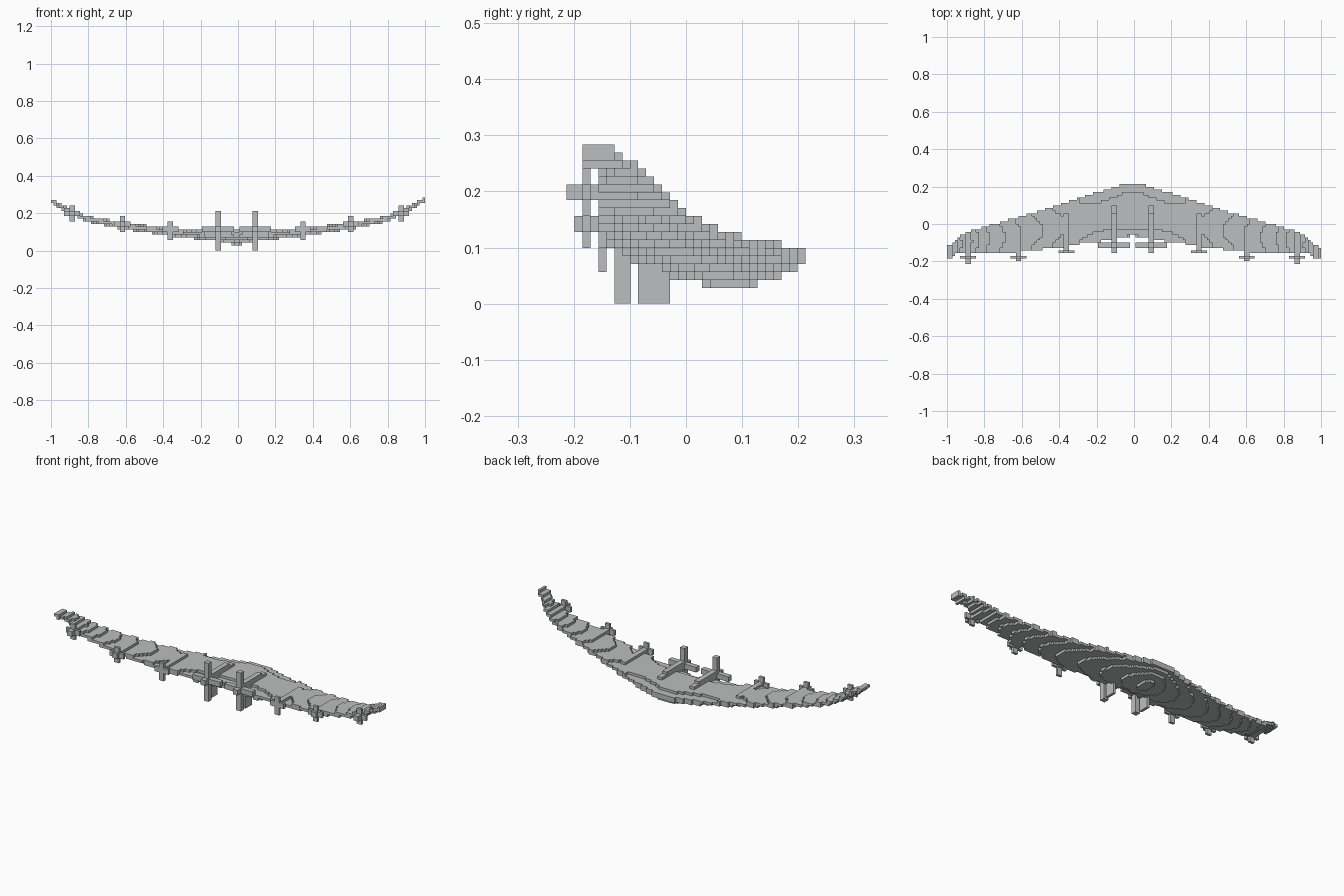
import bpy, bmesh
from mathutils import Vector

V = 2 / 141            # size of one block
MID = -0.007           # axis of symmetry
NX, NY, NZ = 141, 30, 20

old = bpy.data.objects.get("Cube")
if old:
    bpy.data.objects.remove(old)

grey = bpy.data.materials.new("light grey")
grey.use_nodes = True
COLOUR = (0.5, 0.52, 0.52, 1)
grey.diffuse_color = COLOUR
grey.node_tree.nodes["Principled BSDF"].inputs["Base Color"].default_value = COLOUR


def curve(points, x):
    """Straight-line interpolation through (x, value) points."""
    for (a, u), (b, v) in zip(points, points[1:]):
        if x <= b:
            return u + (v - u) * (x - a) / (b - a)
    return points[-1][1]


def block_object(name, cells):
    """Turn a set of grid cells into a mesh of their exposed faces."""
    bm = bmesh.new()
    verts = {}

    def vert(p):
        if p not in verts:
            verts[p] = bm.verts.new((-1 + p[0] * V, (p[1] - NY / 2) * V, p[2] * V))
        return verts[p]

    for c in cells:
        for axis in range(3):
            for side in (0, 1):
                n = list(c)
                n[axis] += 2 * side - 1
                if tuple(n) in cells:
                    continue
                u, w = (axis + 1) % 3, (axis + 2) % 3
                ring = []
                for du, dw in ((0, 0), (1, 0), (1, 1), (0, 1)):
                    p = list(c)
                    p[axis] += side
                    p[u] += du
                    p[w] += dw
                    ring.append(vert(tuple(p)))
                bm.faces.new(ring if side else ring[::-1])
    mesh = bpy.data.meshes.new(name)
    bm.to_mesh(mesh)
    bm.free()
    mesh.materials.append(grey)
    ob = bpy.data.objects.new(name, mesh)
    bpy.context.collection.objects.link(ob)
    return ob


def box(x, y, z):
    """Cells filling a box, each range snapped to the grid."""
    spans = []
    for (lo, hi), shift in ((x, 1), (y, NY / 2 * V), (z, 0)):
        a = round((lo + shift) / V)
        spans.append(range(a, max(a + 1, round((hi + shift) / V))))
    return {(i, j, k) for i in spans[0] for j in spans[1] for k in spans[2]}


# Wing outline, upward sweep and thickness, by distance from the middle
LEADING = [(0, .213), (.04, .213), (.1, .195), (.2, .165), (.4, .10), (.6, .038),
           (.8, -.018), (.87, -.035), (.93, -.07), (.97, -.11), (1.01, -.128)]
TRAILING = [(0, -.06), (.15, -.09), (.3, -.108), (.4, -.125), (.6, -.15),
            (.95, -.156), (.97, -.185), (1.01, -.185)]
HEIGHT = [(0, .083), (.2, .09), (.4, .108), (.6, .135), (.7, .153), (.8, .172),
          (.85, .19), (.9, .215), (.95, .245), (1.01, .275)]
HALF = [(0, .053), (.12, .036), (.25, .026), (.6, .021), (1.01, .014)]

wing = set()
for i in range(NX):
    d = abs(-1 + (i + .5) * V - MID)
    lead, trail = curve(LEADING, d), curve(TRAILING, d)
    mid, half = curve(HEIGHT, d), curve(HALF, d)
    for j in range(NY):
        y = (j + .5 - NY / 2) * V
        if not trail <= y <= lead:
            continue
        t = (y - trail) / (lead - trail)
        h = max(.012, half * (4 * t * (1 - t)) ** .6)
        lo = round((mid - h) / V)
        hi = max(lo + 1, round((mid + h * .7) / V))
        wing |= {(i, j, k) for k in range(lo, min(hi, NZ))}
block_object("wing", wing)

# Engines: offset, height, nacelle front, blade plane, hub end, blade half-spans
ENGINES = [("inner", .1, .107, .10, -.128, -.156, .08, .1),
           ("second", .355, .11, .06, -.149, -.163, .045, .05),
           ("third", .612, .143, -.02, -.178, -.199, .043, .043),
           ("outer", .882, .2, -.08, -.184, -.213, .045, .042)]
for label, off, z, front, plane, end, bx, bz in ENGINES:
    for side, s in (("left", 1), ("right", -1)):
        x = MID + s * off
        blade = 2 * V if label == "inner" else V
        body = box((x - V, x + V), (end, front), (z - V, z + V))
        if label == "inner":
            body |= box((x - V, x + V), (plane, front - .05), (z, z + 2 * V))
        block_object(f"{label}_nacelle_{side}", body)
        prop = box((x - bx, x + bx), (plane, plane + blade), (z - V, z + V))
        prop |= box((x - V, x + V), (plane, plane + blade), (z - bz, z + bz))
        block_object(f"{label}_propeller_{side}", prop)

# Fins under the inner engines
for side, s in (("left", 1), ("right", -1)):
    x = MID + s * .1
    block_object(f"lower_fin_{side}", box((x - V / 2, x + V / 2), (-.085, -.03), (0, .085)))
